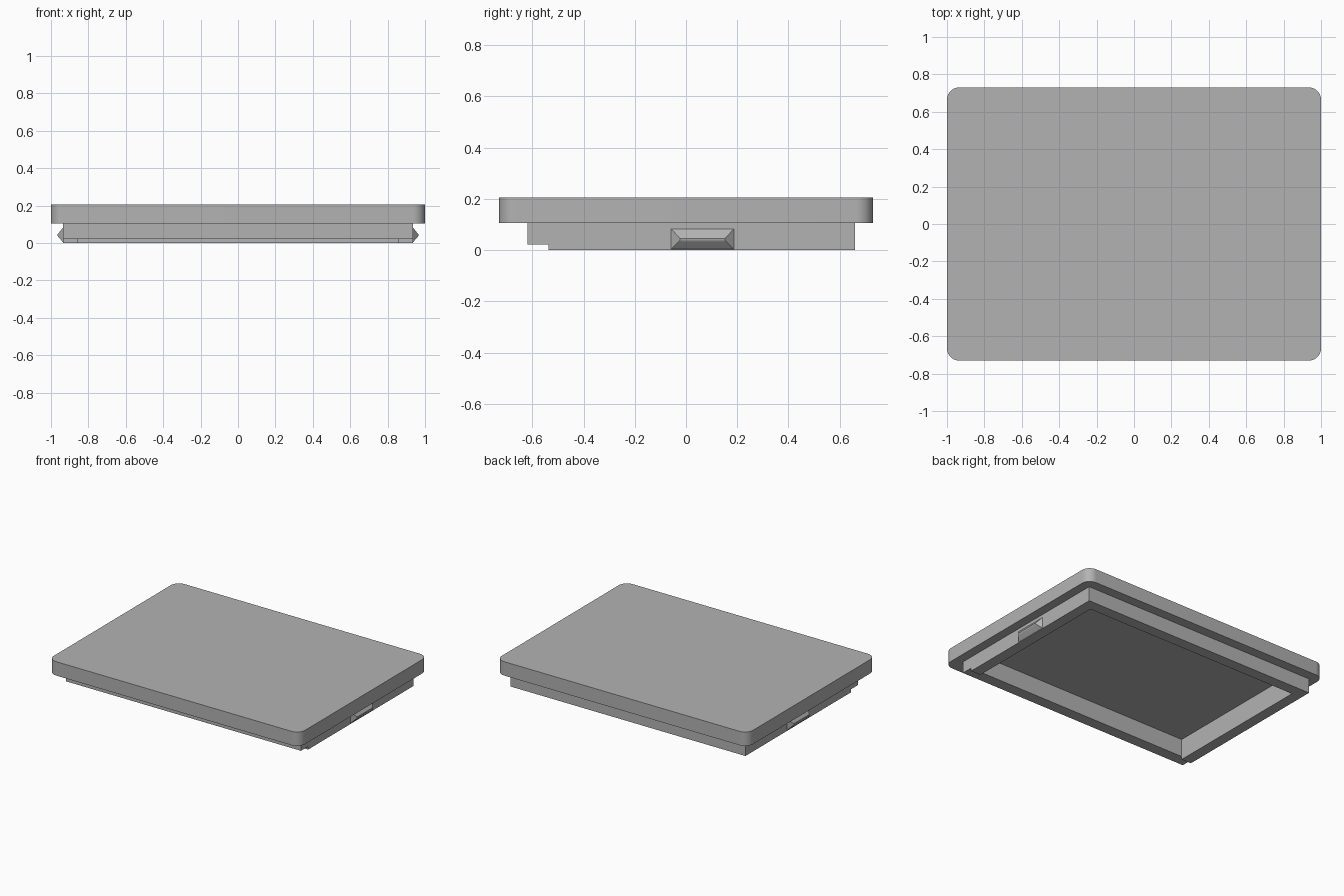
import bpy
import bmesh
import math
from mathutils import Vector

cube = bpy.data.objects.get("Cube")
if cube:
    bpy.data.objects.remove(cube, do_unlink=True)

grey = bpy.data.materials.new("plain grey")
grey.use_nodes = True
grey.diffuse_color = (0.45, 0.45, 0.45, 1)
grey.node_tree.nodes["Principled BSDF"].inputs["Base Color"].default_value = grey.diffuse_color


def add_object(name, bm):
    bmesh.ops.recalc_face_normals(bm, faces=bm.faces)
    mesh = bpy.data.meshes.new(name)
    bm.to_mesh(mesh)
    bm.free()
    mesh.materials.append(grey)
    obj = bpy.data.objects.new(name, mesh)
    bpy.context.collection.objects.link(obj)
    return obj


def box(name, low, high, corner=0):
    """Box between two corners, optionally with rounded upright edges."""
    low, high = Vector(low), Vector(high)
    bm = bmesh.new()
    bmesh.ops.create_cube(bm, size=1)
    bmesh.ops.scale(bm, vec=high - low, verts=bm.verts)
    bmesh.ops.translate(bm, vec=(low + high) / 2, verts=bm.verts)
    if corner:
        upright = [e for e in bm.edges
                   if abs(e.verts[0].co.z - e.verts[1].co.z) > 0.01]
        bmesh.ops.bevel(bm, geom=upright, offset=corner, segments=10,
                        profile=0.5, affect='EDGES')
    return add_object(name, bm)


def activate(obj):
    bpy.ops.object.select_all(action='DESELECT')
    obj.select_set(True)
    bpy.context.view_layer.objects.active = obj


def cut(obj, cutter):
    mod = obj.modifiers.new("cut", 'BOOLEAN')
    mod.operation = 'DIFFERENCE'
    mod.solver = 'EXACT'
    mod.object = cutter
    activate(obj)
    bpy.ops.object.modifier_apply(modifier=mod.name)


# Rounded top slab and the square-cornered rim beneath it
lid = box("lid", (-1, -0.73, 0.105), (1, 0.73, 0.205), corner=0.065)
rim = box("rim", (-0.935, -0.62, 0), (0.935, 0.66, 0.105))

# Hollow underside, and the shortened front wall of the rim
pocket = box("pocket_cutter", (-0.857, -0.538, -0.1), (0.857, 0.58, 0.15))
step = box("step_cutter", (-1.1, -0.8, -0.1), (1.1, -0.538, 0.022))
cut(lid, pocket)
cut(rim, pocket)
cut(rim, step)
for cutter in (pocket, step):
    bpy.data.objects.remove(cutter, do_unlink=True)

# Snap clips: tapered wedges with a softened ridge, one on each side
profile = [(-0.01, 0.083), (0, 0.083), (0.026, 0.051), (0.03, 0.046),
           (0.03, 0.039), (0.026, 0.033), (0, 0.004), (-0.01, 0.004)]
for name, side in (("left_clip", 1), ("right_clip", -1)):
    bm = bmesh.new()
    for out, z in profile:
        inset = max(out, 0) * 1.15
        for y in (-0.058 + inset, 0.187 - inset):
            bm.verts.new((side * (0.935 + out), y, z))
    bmesh.ops.convex_hull(bm, input=bm.verts)
    bmesh.ops.dissolve_limit(bm, angle_limit=0.01, verts=bm.verts, edges=bm.edges)
    clip = add_object(name, bm)
    activate(clip)
    bpy.ops.object.shade_smooth_by_angle(angle=math.radians(35))

activate(lid)
bpy.ops.object.shade_smooth_by_angle(angle=math.radians(30))
